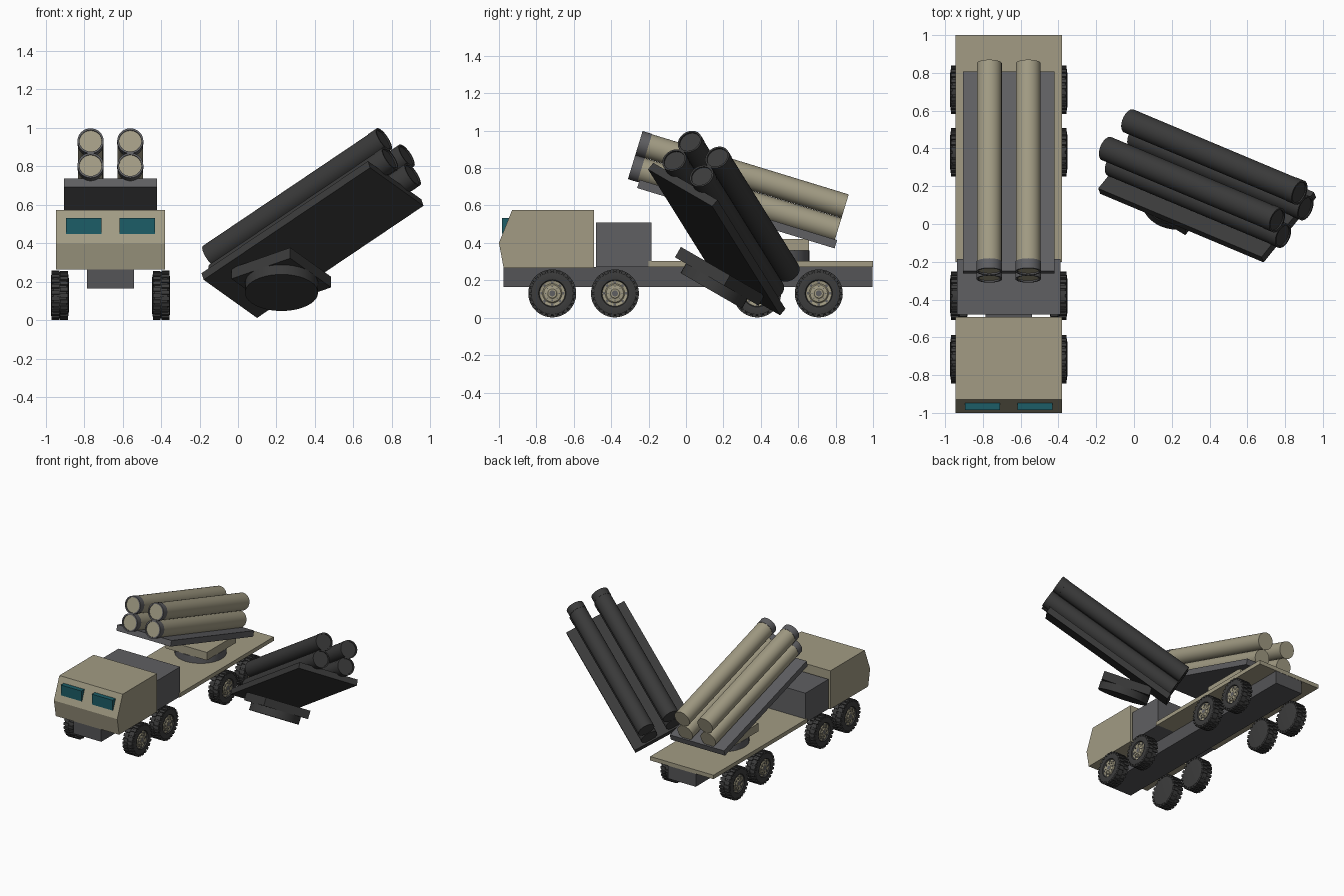
import bpy, bmesh, math
from math import cos, sin, pi, radians
from mathutils import Matrix, Vector

cube = bpy.data.objects.get("Cube")
if cube:
    bpy.data.objects.remove(cube)


def material(name, r, g, b):
    m = bpy.data.materials.new(name)
    m.use_nodes = True
    m.diffuse_color = (r, g, b, 1)
    bsdf = m.node_tree.nodes["Principled BSDF"]
    bsdf.inputs["Base Color"].default_value = (r, g, b, 1)
    bsdf.inputs["Roughness"].default_value = 0.8
    return m


TAN = material("tan paint", 0.36, 0.33, 0.23)
GREY = material("grey metal", 0.115, 0.115, 0.122)
FRAME = material("frame grey", 0.09, 0.09, 0.095)
RUBBER = material("rubber", 0.045, 0.045, 0.045)
DARK = material("dark launcher paint", 0.042, 0.042, 0.042)
GLASS = material("teal glass", 0.012, 0.11, 0.135)


def finish(name, bm, mats, matrix=Matrix()):
    """Turn a bmesh into an object, smooth with sharp edges kept."""
    bmesh.ops.recalc_face_normals(bm, faces=bm.faces)
    for f in bm.faces:
        f.smooth = True
    for e in bm.edges:
        e.smooth = len(e.link_faces) == 2 and e.calc_face_angle(0) < radians(32)
    mesh = bpy.data.meshes.new(name)
    bm.to_mesh(mesh)
    bm.free()
    for m in mats:
        mesh.materials.append(m)
    obj = bpy.data.objects.new(name, mesh)
    obj.matrix_world = matrix
    bpy.context.collection.objects.link(obj)
    return obj


def add_box(bm, low, high, matrix=Matrix(), index=0):
    low, high = Vector(low), Vector(high)
    m = matrix @ Matrix.Translation((low + high) / 2) @ Matrix.Diagonal((*(high - low), 1))
    verts = bmesh.ops.create_cube(bm, size=1, matrix=m)["verts"]
    for f in {f for v in verts for f in v.link_faces}:
        f.material_index = index


def box(name, low, high, mat, matrix=Matrix()):
    bm = bmesh.new()
    add_box(bm, low, high)
    return finish(name, bm, [mat], matrix)


def add_lathe(bm, profile, steps, matrix=Matrix()):
    """Revolve (radius, height, material index) points about local z; ends are capped."""
    rings = []
    for r, h, _ in profile:
        rings.append([bm.verts.new(matrix @ Vector((r * cos(2 * pi * i / steps), r * sin(2 * pi * i / steps), h)))
                      for i in range(steps)])
    for k in range(len(rings) - 1):
        a, b = rings[k], rings[k + 1]
        for i in range(steps):
            j = (i + 1) % steps
            bm.faces.new((a[i], a[j], b[j], b[i])).material_index = profile[k][2]
    bm.faces.new(rings[0][::-1]).material_index = profile[0][2]
    bm.faces.new(rings[-1]).material_index = profile[-1][2]


# Truck body
CX = -0.663
HALF = 0.283
body = Matrix.Translation((CX, 0, 0))
box("chassis", (-0.123, -0.975, 0.165), (0.123, 0.998, 0.27), FRAME, body)
box("equipment_box", (-0.275, -0.48, 0.27), (0.275, -0.185, 0.51), GREY, body)
box("rear_deck", (-HALF, -0.2, 0.27), (HALF, 1.0, 0.302), TAN, body)

# Cab from its side profile
bm = bmesh.new()
outline = [(-0.975, 0.265), (-1.0, 0.40), (-0.93, 0.575), (-0.492, 0.575), (-0.492, 0.265)]
side = bm.faces.new([bm.verts.new((-HALF, y, z)) for y, z in outline])
out = bmesh.ops.extrude_face_region(bm, geom=[side])["geom"]
bmesh.ops.translate(bm, vec=(2 * HALF, 0, 0), verts=[v for v in out if isinstance(v, bmesh.types.BMVert)])
finish("cab", bm, [TAN], body)
for label, x in (("right", -0.139), ("left", 0.139)):
    box(label + "_windscreen", (x - 0.093, -0.985, 0.45), (x + 0.093, -0.93, 0.533), GLASS, body)


# Wheels: axle along local z, outer face at +z
def wheel(name, y, sign):
    bm = bmesh.new()
    tyre = [(0.085, -0.047, 0), (0.108, -0.044, 0), (0.120, -0.034, 0), (0.121, 0.034, 0), (0.110, 0.044, 0),
            (0.090, 0.047, 0), (0.073, 0.045, 0), (0.068, 0.036, 1), (0.052, 0.033, 1),
            (0.046, 0.039, 1), (0.030, 0.041, 1), (0.024, 0.046, 1), (0.016, 0.046, 2)]
    add_lathe(bm, tyre, 40)
    count = 24
    for i in range(count):
        for k, (lo, hi) in enumerate(((-0.043, -0.002), (0.002, 0.043))):
            turn = Matrix.Rotation(2 * pi * (i + k / 2) / count, 4, 'Z')
            add_box(bm, (0.105, -0.010, lo), (0.128, 0.010, hi), turn)
    # Hub slots and bolts
    for i in range(8):
        turn = Matrix.Rotation(2 * pi * i / 8, 4, 'Z')
        add_box(bm, (0.054, -0.007, 0.030), (0.064, 0.007, 0.037), turn, 2)
        add_box(bm, (0.034, -0.003, 0.036), (0.040, 0.003, 0.045), turn, 2)
    place = Matrix.Translation((CX + sign * 0.263, y, 0.13)) @ Matrix.Rotation(sign * pi / 2, 4, 'Y')
    finish(name, bm, [RUBBER, TAN, GREY], place)


for n, y in enumerate((-0.715, -0.38, 0.38, 0.71), 1):
    wheel("left_wheel_%d" % n, y, 1)
    wheel("right_wheel_%d" % n, y, -1)


# Launcher: origin at the bottom of its turntable
def launcher(prefix, place, paint, metal):
    bm = bmesh.new()
    add_lathe(bm, [(0.19, 0, 0), (0.19, 0.058, 0)], 40)
    finish(prefix + "_turntable", bm, [metal], place)
    box(prefix + "_mount", (-0.185, -0.185, 0.058), (0.185, 0.188, 0.122), paint, place)
    tilt = place @ Matrix.Translation((0, -0.19, 0.276)) @ Matrix.Rotation(radians(-17), 4, 'X')
    box(prefix + "_bed", (-0.242, -0.552, -0.046), (0.242, 0.552, 0), metal, tilt)
    # Tubes run from the plain rear end to the collared muzzle
    tube = [(0.066, -0.54, 0), (0.066, 0.56, 1), (0.068, 0.56, 1), (0.068, 0.613, 1),
            (0.058, 0.613, 1), (0.058, 0.605, 0)]
    for row, z in (("lower", 0.053), ("upper", 0.186)):
        for label, x in (("right", -0.103), ("left", 0.103)):
            bm = bmesh.new()
            add_lathe(bm, tube, 32)
            aim = tilt @ Matrix.Translation((x, 0, z)) @ Matrix.Rotation(pi / 2, 4, 'X')
            finish("%s_%s_%s_tube" % (prefix, row, label), bm, [paint, metal], aim)


launcher("truck_launcher", Matrix.Translation((CX, 0.47, 0.30)), TAN, GREY)
spare = (Matrix.Translation((0.226, 0.135, 0.144)) @ Matrix.Rotation(radians(-30), 4, 'X')
         @ Matrix.Rotation(radians(55), 4, 'Z'))
launcher("spare_launcher", spare, DARK, DARK)
